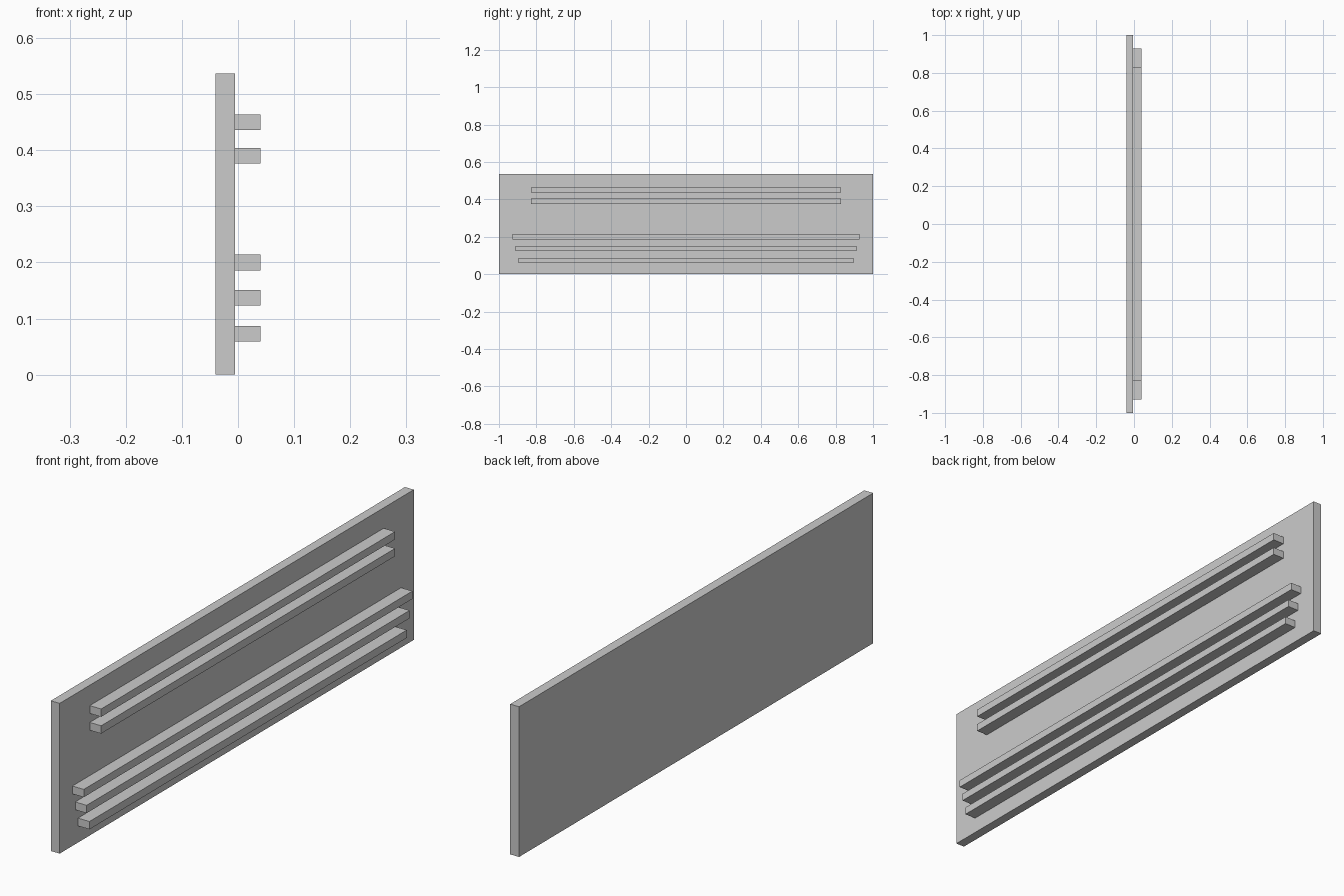
import bpy

cube = bpy.data.objects.get("Cube")
if cube:
    bpy.data.objects.remove(cube, do_unlink=True)

grey = bpy.data.materials.new("plain grey")
grey.use_nodes = True
COLOUR = (0.6, 0.6, 0.6, 1)
grey.diffuse_color = COLOUR
grey.node_tree.nodes["Principled BSDF"].inputs["Base Color"].default_value = COLOUR


def box(name, x0, x1, half_length, z0, z1):
    """Box running along y, centred on y = 0."""
    bpy.ops.mesh.primitive_cube_add(size=1, location=((x0 + x1) / 2, 0, (z0 + z1) / 2))
    ob = bpy.context.object
    ob.name = name
    ob.scale = (x1 - x0, 2 * half_length, z1 - z0)
    bpy.ops.object.transform_apply(location=False, rotation=False, scale=True)
    ob.data.materials.append(grey)
    return ob


# Upright backing panel
PANEL_FACE = -0.005
box("panel", -0.04, PANEL_FACE, 1.0, 0, 0.537)

# Slats on the panel's +x face: name, centre height, half length
SLAT_HEIGHT = 0.028
for name, z, half in (
    ("upper_slat_top", 0.45, 0.83),
    ("upper_slat_bottom", 0.39, 0.83),
    ("lower_slat_top", 0.2, 0.928),
    ("lower_slat_middle", 0.137, 0.912),
    ("lower_slat_bottom", 0.073, 0.896),
):
    box(name, PANEL_FACE, 0.04, half, z - SLAT_HEIGHT / 2, z + SLAT_HEIGHT / 2)
